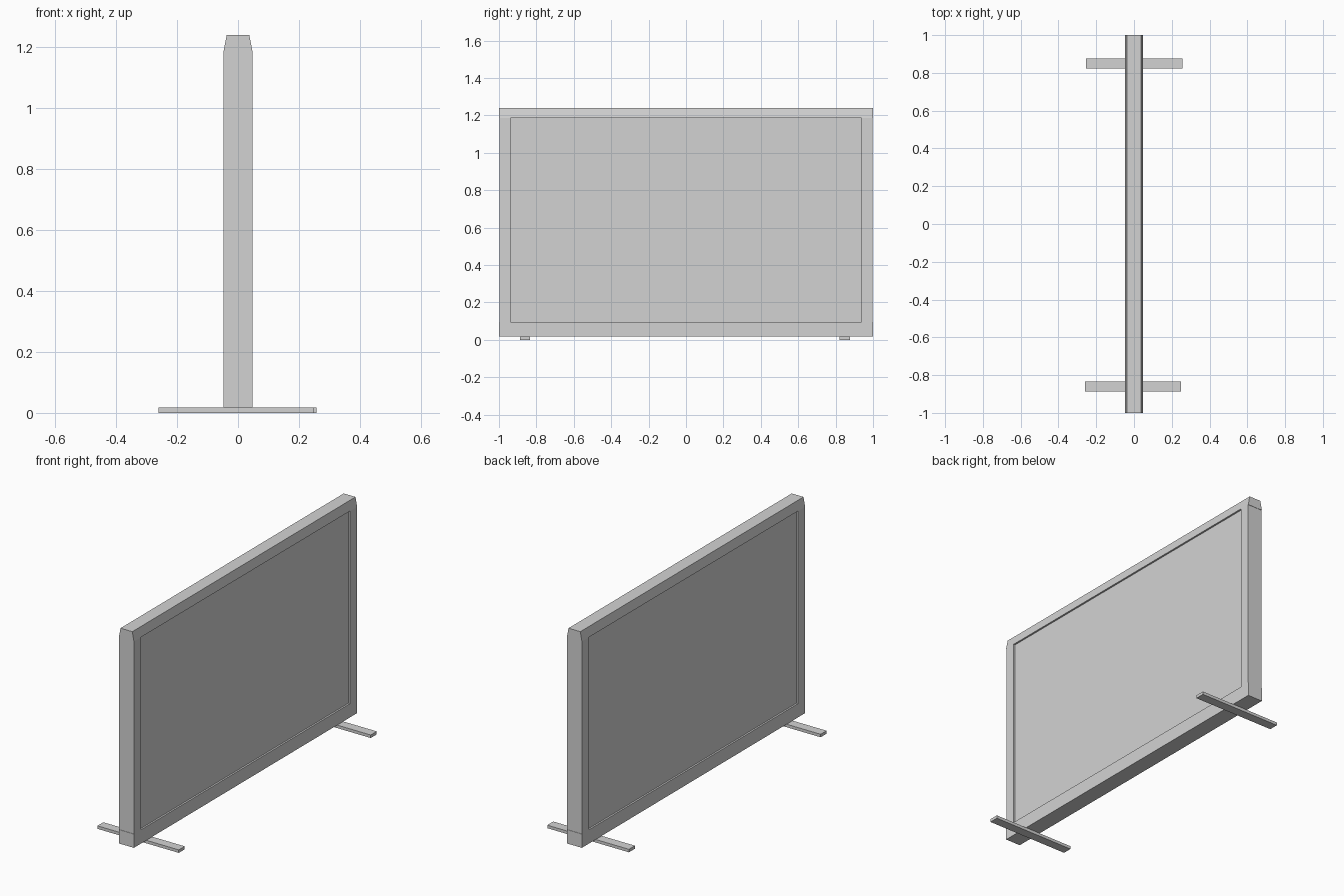
import bpy
import bmesh

cube = bpy.data.objects.get("Cube")
if cube:
    bpy.data.objects.remove(cube, do_unlink=True)

grey = bpy.data.materials.new("light grey")
grey.use_nodes = True
colour = (0.65, 0.65, 0.65, 1)
grey.diffuse_color = colour
grey.node_tree.nodes["Principled BSDF"].inputs["Base Color"].default_value = colour

HALF = 0.047        # half thickness of the frame
RAIL_TOP = 0.095
SHOULDER = 1.187    # where the top rail starts to taper
FLOOR_GAP = 0.017   # thickness of the feet


def extrude_along_y(name, profile, y0, y1):
    """Prism with an x-z profile, swept from y0 to y1."""
    bm = bmesh.new()
    face = bm.faces.new([bm.verts.new((x, y0, z)) for x, z in profile])
    swept = bmesh.ops.extrude_face_region(bm, geom=[face])["geom"]
    verts = [v for v in swept if isinstance(v, bmesh.types.BMVert)]
    bmesh.ops.translate(bm, verts=verts, vec=(0, y1 - y0, 0))
    bmesh.ops.recalc_face_normals(bm, faces=bm.faces)
    mesh = bpy.data.meshes.new(name)
    bm.to_mesh(mesh)
    bm.free()
    mesh.materials.append(grey)
    obj = bpy.data.objects.new(name, mesh)
    bpy.context.collection.objects.link(obj)
    return obj


def box(name, x0, x1, y0, y1, z0, z1):
    return extrude_along_y(name, [(x0, z0), (x1, z0), (x1, z1), (x0, z1)], y0, y1)


# Bottom rail and tapered top rail
box("bottom_rail", -HALF, HALF, -1, 1, FLOOR_GAP, RAIL_TOP)
extrude_along_y("top_rail", [(-HALF, SHOULDER), (HALF, SHOULDER),
                             (0.037, 1.24), (-0.037, 1.24)], -1, 1)

# End posts
box("front_post", -HALF, HALF, -0.998, -0.938, RAIL_TOP, SHOULDER)
box("back_post", -HALF, HALF, 0.938, 0.998, RAIL_TOP, SHOULDER)

# Panel, recessed on both sides
box("panel", -HALF + 0.01, HALF - 0.01, -0.938, 0.938, RAIL_TOP, SHOULDER)

# Flat crosswise feet
box("front_foot", -0.26, 0.25, -0.888, -0.835, 0, FLOOR_GAP)
box("back_foot", -0.255, 0.257, 0.822, 0.876, 0, FLOOR_GAP)
